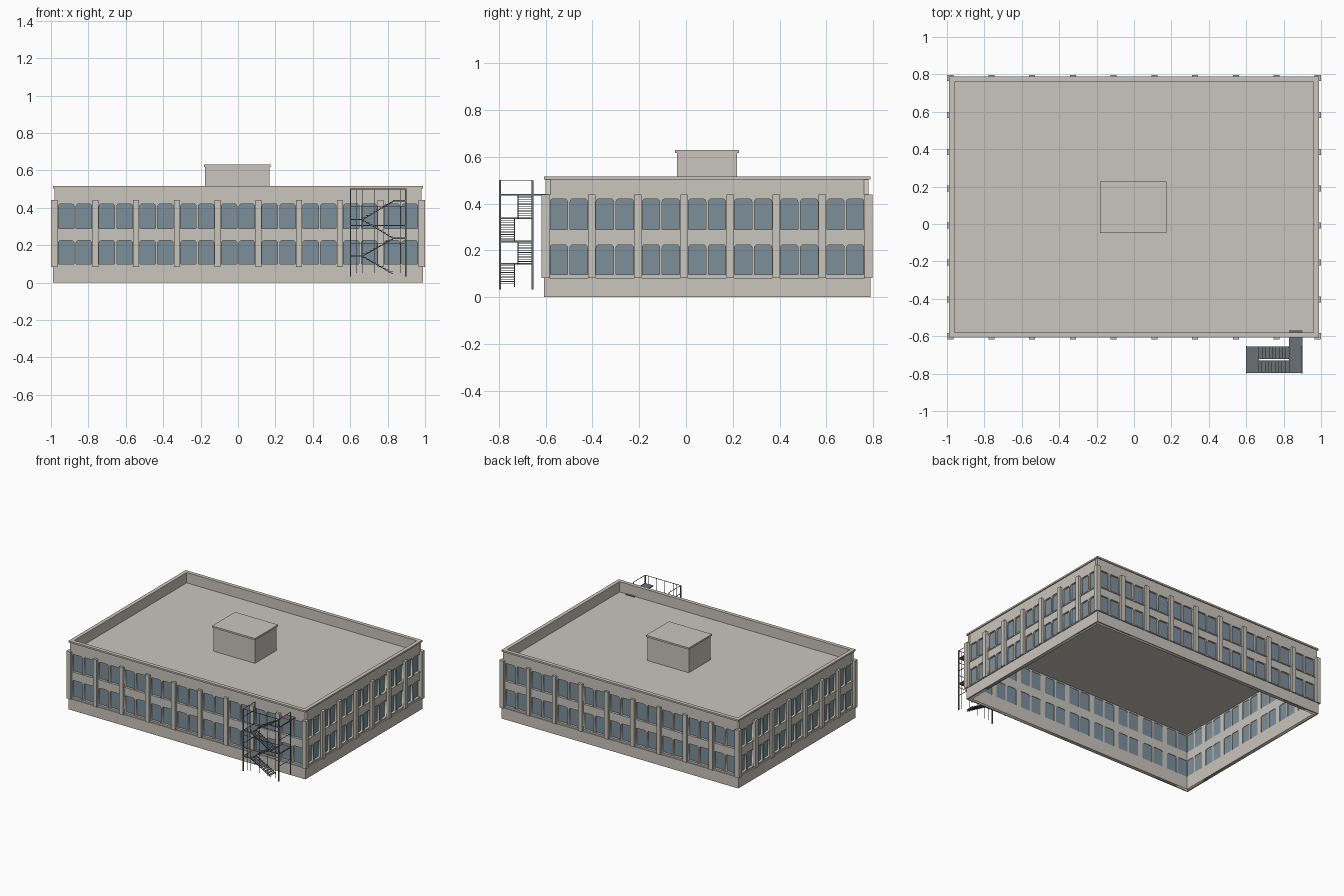
import bpy, bmesh, math
from mathutils import Matrix, Vector

cube = bpy.data.objects.get("Cube")
if cube:
    bpy.data.objects.remove(cube)


def material(name, rgb):
    m = bpy.data.materials.new(name)
    m.use_nodes = True
    m.diffuse_color = (*rgb, 1)
    m.node_tree.nodes["Principled BSDF"].inputs["Base Color"].default_value = (*rgb, 1)
    return m


STONE = material("warm grey stone", (0.59, 0.56, 0.51))
GLASS = material("blue grey glass", (0.205, 0.275, 0.33))
STEEL = material("dark steel", (0.15, 0.165, 0.175))


def add_box(bm, lo, hi, mat=Matrix()):
    """Axis-aligned box from corner lo to corner hi, moved by mat."""
    lo, hi = Vector(lo), Vector(hi)
    size = [abs(d) for d in hi - lo]
    place = mat @ Matrix.Translation((lo + hi) / 2) @ Matrix.Diagonal((*size, 1))
    bmesh.ops.create_cube(bm, size=1, matrix=place)


def add_bar(bm, a, b, width):
    """Square bar between two points."""
    a, b = Vector(a), Vector(b)
    turn = (b - a).to_track_quat('Z', 'Y').to_matrix().to_4x4()
    place = Matrix.Translation((a + b) / 2) @ turn @ Matrix.Diagonal((width, width, (b - a).length, 1))
    bmesh.ops.create_cube(bm, size=1, matrix=place)


def finish(name, bm, mat):
    mesh = bpy.data.meshes.new(name)
    bm.to_mesh(mesh)
    bm.free()
    mesh.materials.append(mat)
    ob = bpy.data.objects.new(name, mesh)
    bpy.context.collection.objects.link(ob)
    return ob


# Main dimensions
CY = 0.09                 # building centre in y
HX, HY = 0.98, 0.69       # wall faces from the centre
THICK = 0.02
TOP, ROOF, BASE = 0.515, 0.44, 0.083
FLOORS = [(0.098, 0.224), (0.289, 0.42)]


def window_outline(u, w, z0, z1, r=0.012):
    """Opening with rounded top corners."""
    pts = [(u - w / 2, z0), (u + w / 2, z0)]
    for cx, start in ((u + w / 2 - r, 0), (u - w / 2 + r, 90)):
        for k in range(4):
            a = math.radians(start + 30 * k)
            pts.append((cx + r * math.cos(a), z1 - r + r * math.sin(a)))
    return pts


def pierced_wall(name, half, openings, mat):
    """Flat wall with holes, made from a filled and extruded outline."""
    curve = bpy.data.curves.new(name, 'CURVE')
    curve.dimensions = '2D'
    curve.fill_mode = 'BOTH'
    curve.extrude = THICK / 2
    outer = [(-half, 0), (half, 0), (half, TOP), (-half, TOP)]
    for pts in [outer] + openings:
        s = curve.splines.new('POLY')
        s.points.add(len(pts) - 1)
        for p, (x, y) in zip(s.points, pts):
            p.co = (x, y, 0, 1)
        s.use_cyclic_u = True
    tmp = bpy.data.objects.new(name, curve)
    bpy.context.collection.objects.link(tmp)
    dg = bpy.context.evaluated_depsgraph_get()
    mesh = bpy.data.meshes.new_from_object(tmp.evaluated_get(dg))
    bpy.data.objects.remove(tmp)
    mesh.materials.clear()
    mesh.materials.append(STONE)
    mesh.transform(mat)
    ob = bpy.data.objects.new(name, mesh)
    bpy.context.collection.objects.link(ob)


# Four facades: local x runs along the wall, local -y points outwards
glass, pilasters, sills, plinth, coping = (bmesh.new() for _ in range(5))
SIDES = [("front", 0, HX, HY, 9, 0.083, 0.0475), ("left", 90, HY, HX, 7, 0.074, 0.0425),
         ("back", 180, HX, HY, 9, 0.083, 0.0475), ("right", 270, HY, HX, 7, 0.074, 0.0425)]
for name, angle, half, dist, bays, win_w, off in SIDES:
    long_side = half == HX
    place = Matrix.Translation((0, CY, 0)) @ Matrix.Rotation(math.radians(angle), 4, 'Z')
    pitch = 2 * half / bays
    openings = []
    for i in range(bays):
        mid = -half + pitch * (i + 0.5)
        for z0, z1 in FLOORS:
            for u in (mid - off, mid + off):
                openings.append(window_outline(u, win_w, z0, z1))
                g = win_w / 2 + 0.003
                add_box(glass, (u - g, -dist + 0.013, z0 - 0.003), (u + g, -dist + 0.017, z1 + 0.003), place)
            s = off + win_w / 2 + 0.004
            add_box(sills, (mid - s, -dist - 0.005, z0 - 0.008), (mid + s, -dist + 0.002, z0), place)
    for i in range(bays + 1):
        u = -half + pitch * i
        add_box(pilasters, (u - 0.016, -dist - (0.017 if long_side else 0.02), BASE),
                (u + 0.016, -dist + 0.004, ROOF), place)
    wall_half = half if long_side else half - THICK
    stand = Matrix.Translation((0, -dist + THICK / 2, 0)) @ Matrix.Rotation(math.pi / 2, 4, 'X')
    pierced_wall(name + "_wall", wall_half, openings, place @ stand)
    e = half + 0.008 if long_side else half
    add_box(plinth, (-e, -dist - 0.008, 0), (e, -dist + 0.001, BASE), place)
    add_box(coping, (-e, -dist - 0.008, TOP - 0.011), (e, -dist + THICK, TOP + 0.001), place)
finish("window_glass", glass, GLASS)
finish("pilasters", pilasters, STONE)
finish("window_sills", sills, STONE)
finish("plinth", plinth, STONE)
finish("parapet_coping", coping, STONE)

# Roof deck and rooftop room
bm = bmesh.new()
add_box(bm, (-HX + 0.015, CY - HY + 0.015, ROOF - 0.01), (HX - 0.015, CY + HY - 0.015, ROOF - 0.002))
finish("roof_deck", bm, STONE)
bm = bmesh.new()
add_box(bm, (-0.177, CY - 0.129, ROOF - 0.004), (0.169, CY + 0.129, 0.617))
finish("rooftop_room", bm, STONE)
bm = bmesh.new()
add_box(bm, (-0.183, CY - 0.137, 0.617), (0.175, CY + 0.137, 0.63))
finish("rooftop_room_cap", bm, STONE)

# Fire escape
X0, X1, X2, X3 = 0.598, 0.667, 0.828, 0.9
Y0, Y1 = -0.795, -0.656
YM = (Y0 + Y1) / 2
LEVELS = [0.44, 0.34, 0.24, 0.145, 0.05]

# Landings alternate between the two ends
bm = bmesh.new()
for i, z in enumerate(LEVELS[:4]):
    a, b = (X2, X3) if i % 2 == 0 else (X0, X1)
    add_box(bm, (a, Y0, z - 0.006), (b, Y1, z))
add_box(bm, (X2, Y1, ROOF - 0.005), (X3, -0.567, ROOF + 0.001))
finish("escape_landings", bm, STEEL)

# Flights of treads between stringers
treads, stringers = bmesh.new(), bmesh.new()
STEPS = 9
for i in range(4):
    top, bottom = LEVELS[i], LEVELS[i + 1]
    xa, xb = (X2, X1) if i % 2 == 0 else (X1, X2)
    ya, yb = (YM + 0.005, Y1) if i % 2 == 0 else (Y0, YM - 0.005)
    for k in range(STEPS):
        x = xa + (xb - xa) * (k + 0.5) / STEPS
        z = top + (bottom - top) * (k + 1) / (STEPS + 1)
        add_box(treads, (x - 0.009, ya, z - 0.003), (x + 0.009, yb, z))
    for y in (ya + 0.002, yb - 0.002):
        add_bar(stringers, (xa, y, top - 0.006), (xb, y, bottom - 0.004), 0.004)
finish("escape_treads", treads, STEEL)
finish("escape_stringers", stringers, STEEL)

# Corner posts, thin uprights and rails
bm = bmesh.new()
for x in (X0 + 0.003, X3 - 0.003):
    for y in (Y0, Y1):
        add_bar(bm, (x, y, 0.033), (x, y, 0.5), 0.007)
finish("escape_posts", bm, STEEL)
bm = bmesh.new()
for x in (0.634, 0.665, 0.732, 0.805, 0.87):
    add_bar(bm, (x, Y0, 0.05), (x, Y0, 0.5), 0.0025)
for z in (0.5, 0.405, 0.305, 0.21):
    add_bar(bm, (X0, Y0, z), (X3, Y0, z), 0.003)
for x in (X0 + 0.003, X3 - 0.003):
    for z in (0.5, 0.44, 0.34, 0.24, 0.145):
        add_bar(bm, (x, Y0, z), (x, Y1, z), 0.003)
finish("escape_rails", bm, STEEL)
